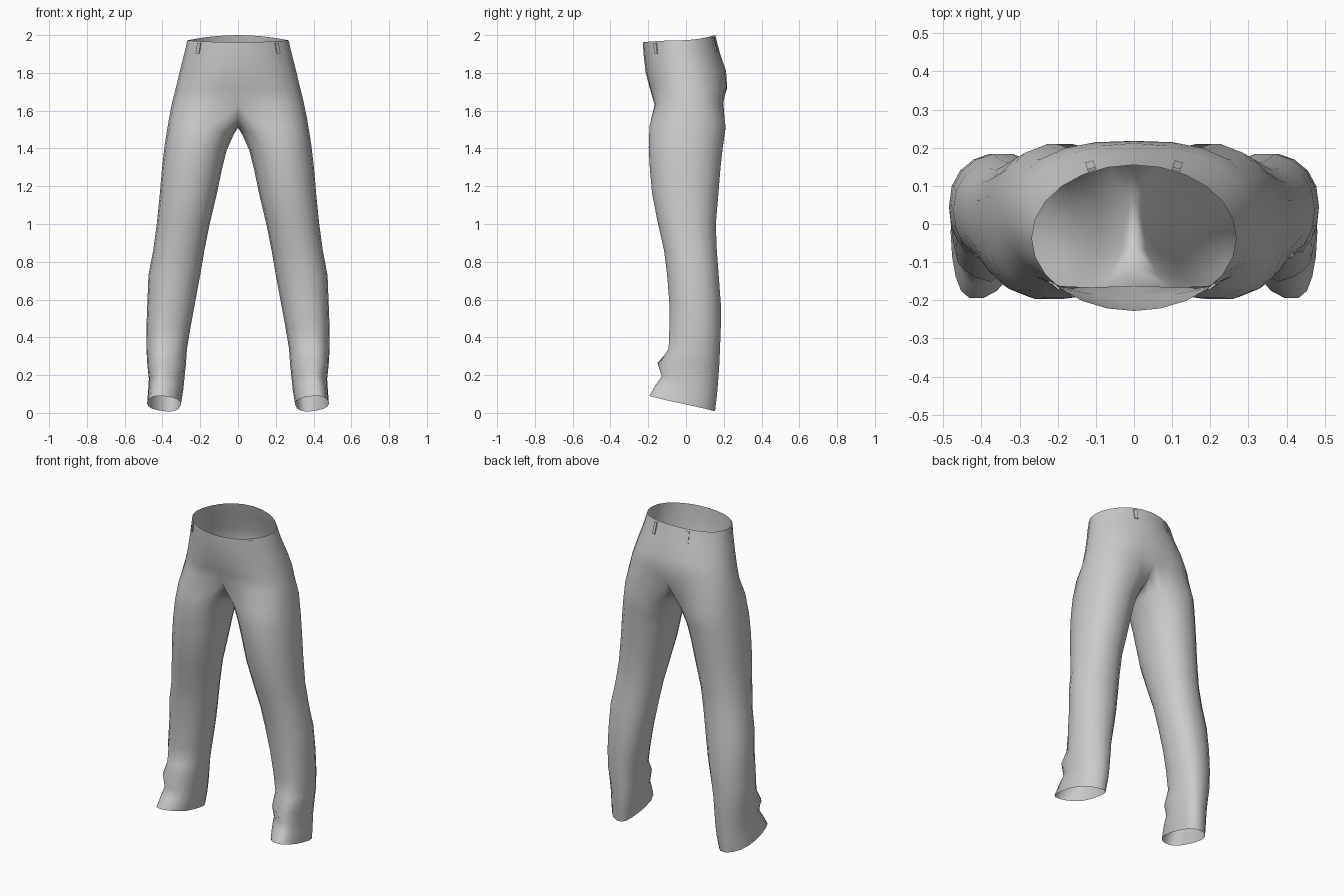
import bpy, bmesh, math
from mathutils import Vector, Matrix

if "Cube" in bpy.data.objects:
    bpy.data.objects.remove(bpy.data.objects["Cube"])

HALF = 12        # segments round the outer half of the hips
INNER = 6        # segments along the crotch seam
SIDES = HALF + INNER

cloth = bpy.data.materials.new("light grey cloth")
cloth.diffuse_color = (0.6, 0.6, 0.6, 1)
cloth.use_nodes = True
cloth.node_tree.nodes["Principled BSDF"].inputs["Base Color"].default_value = cloth.diffuse_color


def power(v, p):
    return math.copysign(abs(v) ** p, v)


# Hip rings: half width, front y, back y, front z, side z, back z, roundness, front dip, back dip
HIPS = [
    (0.268, -0.228, 0.155, 1.962, 1.972, 2.00, 1.0, 0, 0),
    (0.285, -0.225, 0.178, 1.90, 1.90, 1.91, 1.0, 0, 0),
    (0.310, -0.213, 0.212, 1.80, 1.80, 1.81, 0.95, 0, 0),
    (0.332, -0.197, 0.226, 1.71, 1.71, 1.72, 0.88, 0.008, 0.008),
    (0.347, -0.192, 0.223, 1.63, 1.65, 1.64, 0.85, 0.03, 0.03),
]
# Crotch seam from back to front (y, z)
SEAM = [(0.145, 1.575), (0.08, 1.53), (0.01, 1.51), (-0.06, 1.525), (-0.115, 1.57)]
# Leg rings: inner x, outer x, front y, back y, inner z, outer z, front lift
LEGS = [
    (0.022, 0.367, -0.196, 0.212, 1.475, 1.55, 0.0),
    (0.060, 0.388, -0.200, 0.197, 1.39, 1.42, 0.0),
    (0.085, 0.402, -0.194, 0.185, 1.29, 1.30, 0.0),
    (0.112, 0.414, -0.182, 0.174, 1.16, 1.16, 0.0),
    (0.150, 0.430, -0.150, 0.160, 1.00, 1.00, 0.0),
    (0.178, 0.449, -0.118, 0.165, 0.86, 0.86, 0.0),
    (0.200, 0.474, -0.102, 0.175, 0.73, 0.73, 0.0),
    (0.228, 0.480, -0.090, 0.186, 0.58, 0.58, 0.0),
    (0.252, 0.485, -0.090, 0.186, 0.45, 0.45, 0.0),
    (0.270, 0.485, -0.094, 0.182, 0.34, 0.34, 0.0),
    (0.276, 0.480, -0.142, 0.178, 0.245, 0.245, 0.02),
    (0.284, 0.472, -0.130, 0.172, 0.165, 0.165, 0.03),
    (0.290, 0.476, -0.162, 0.166, 0.09, 0.09, 0.06),
    (0.302, 0.481, -0.197, 0.156, 0.008, 0.008, 0.082),
]


def hip_point(ring, t):
    rx, yf, yb, zf, zs, zb, p, dip_f, dip_b = ring
    s, c = math.sin(t), math.cos(t)
    cy, ry = (yf + yb) / 2, (yb - yf) / 2
    y = cy - ry * power(c, p)
    y += dip_f * max(0, c) ** 12 - dip_b * max(0, -c) ** 12
    z = zs + ((zf - zs) if c > 0 else (zb - zs)) * c * c
    return Vector((rx * power(s, p) if s > 1e-6 else 0, y, z))


def leg_point(ring, k):
    xi, xo, yf, yb, zi, zo, lift = ring
    a = math.pi * 2 * (k - HALF / 2) / SIDES      # 0 = outer side
    c, s = math.cos(a), math.sin(a)
    z = zi + (zo - zi) * (c + 1) / 2 + lift * (1 - s) / 2
    toe_out = 0.025 * max(0, 1 - z)
    x = (xi + xo) / 2 + (xo - xi) / 2 * power(c, 0.92) - toe_out * s * (1 - c * c)
    return Vector((x, (yf + yb) / 2 + (yb - yf) / 2 * power(s, 0.92), z))


# Trousers: half of the hips plus one leg, mirrored across the centre seam
bm = bmesh.new()
rows = [[bm.verts.new(hip_point(r, math.pi * k / HALF)) for k in range(HALF + 1)] for r in HIPS]
for a, b in zip(rows, rows[1:]):
    for k in range(HALF):
        bm.faces.new((a[k], b[k], b[k + 1], a[k + 1]))
loops = [rows[-1] + [bm.verts.new((0, y, z)) for y, z in SEAM]]
loops += [[bm.verts.new(leg_point(r, k)) for k in range(SIDES)] for r in LEGS]
for a, b in zip(loops, loops[1:]):
    for k in range(SIDES):
        n = (k + 1) % SIDES
        bm.faces.new((a[k], b[k], b[n], a[n]))
# Creases above the front of the ankle
for loop, push in ((loops[-5], 0.012), (loops[-4], -0.012), (loops[-3], 0.012)):
    for k in (1, 4):
        loop[k].co.y += push
copy = bmesh.ops.duplicate(bm, geom=bm.verts[:] + bm.edges[:] + bm.faces[:])["geom"]
mirrored = [g for g in copy if isinstance(g, bmesh.types.BMVert)]
bmesh.ops.scale(bm, vec=(-1, 1, 1), verts=mirrored)
bmesh.ops.reverse_faces(bm, faces=[g for g in copy if isinstance(g, bmesh.types.BMFace)])
bmesh.ops.remove_doubles(bm, verts=bm.verts[:], dist=0.0005)
bmesh.ops.recalc_face_normals(bm, faces=bm.faces[:])
mesh = bpy.data.meshes.new("trousers")
bm.to_mesh(mesh)
bm.free()
mesh.materials.append(cloth)
mesh.polygons.foreach_set("use_smooth", [True] * len(mesh.polygons))
bpy.context.collection.objects.link(bpy.data.objects.new("trousers", mesh))


# Belt loops: thin strips lying on the waistband
def belt_loop(name, t, side):
    top, low = hip_point(HIPS[0], t), hip_point(HIPS[1], t)
    along = hip_point(HIPS[0], t + 0.05) - hip_point(HIPS[0], t - 0.05)
    down = low - top
    out = down.cross(along).normalized()
    if out.y * math.cos(t) > 0:
        out = -out
    along.normalize()
    b = bmesh.new()
    bmesh.ops.create_cube(b, size=1)
    for v in b.verts:
        x, y, z = v.co
        p = top + down * (0.55 + z * 0.8) + along * x * 0.022 + out * (0.002 + y * 0.006)
        v.co = (p.x * side, p.y, p.z)
    bmesh.ops.recalc_face_normals(b, faces=b.faces[:])
    m = bpy.data.meshes.new(name)
    b.to_mesh(m)
    b.free()
    m.materials.append(cloth)
    bpy.context.collection.objects.link(bpy.data.objects.new(name, m))


for side, word in ((1, "right"), (-1, "left")):
    belt_loop("front_belt_loop_" + word, 0.85, side)
    belt_loop("back_belt_loop_" + word, math.pi - 0.42, side)
